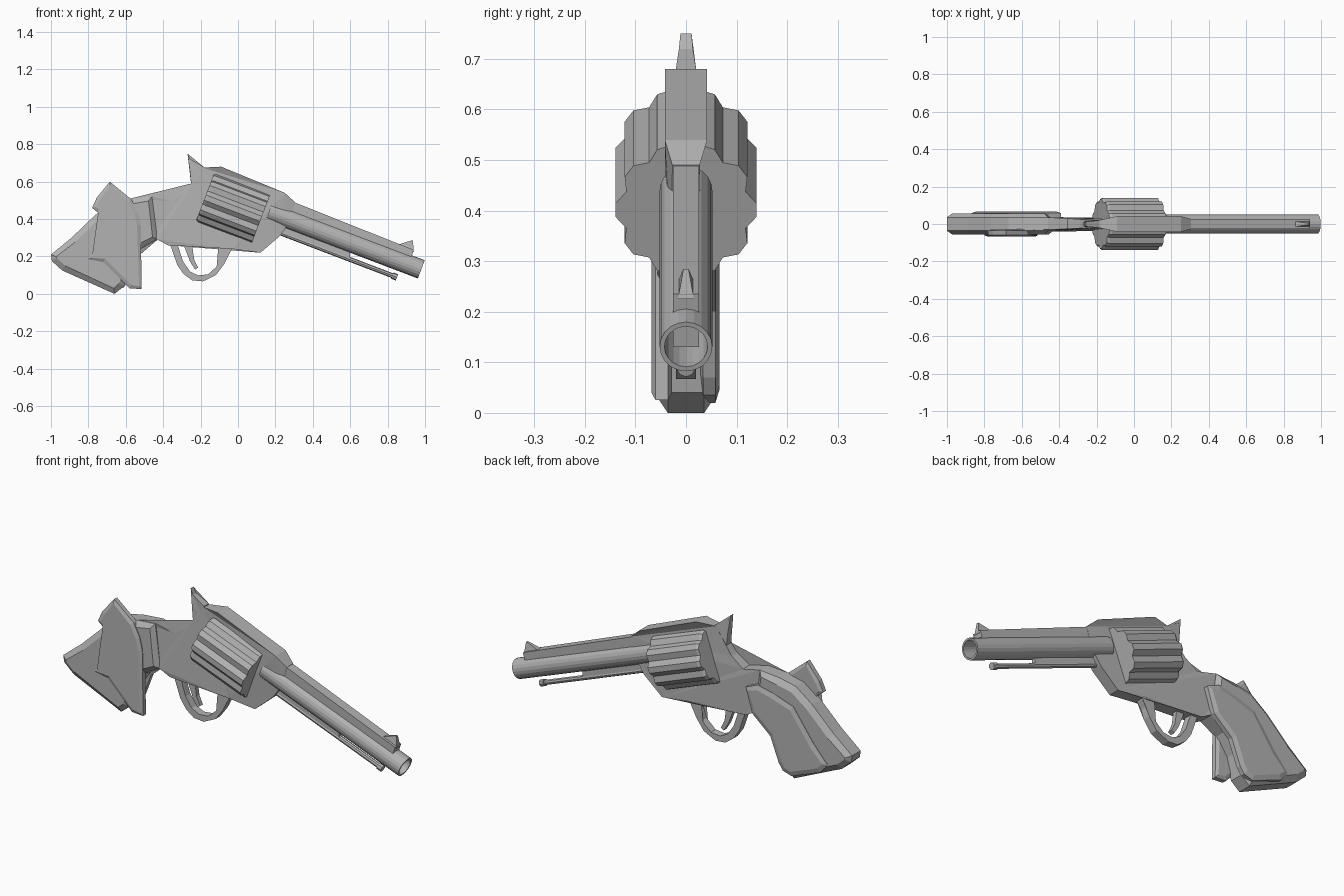
import bpy
import bmesh
import math
from mathutils import Vector, Matrix

cube = bpy.data.objects.get("Cube")
if cube:
    bpy.data.objects.remove(cube, do_unlink=True)

# Single grey metal
metal = bpy.data.materials.new("plain grey")
metal.use_nodes = True
GREY = (0.45, 0.45, 0.45, 1.0)
metal.diffuse_color = GREY
metal.node_tree.nodes["Principled BSDF"].inputs["Base Color"].default_value = GREY


def finish(name, bm):
    """Turn a bmesh into a flat-shaded object with the shared material."""
    bmesh.ops.recalc_face_normals(bm, faces=bm.faces)
    mesh = bpy.data.meshes.new(name)
    bm.to_mesh(mesh)
    bm.free()
    mesh.materials.append(metal)
    obj = bpy.data.objects.new(name, mesh)
    bpy.context.scene.collection.objects.link(obj)
    return obj


def inward(points, i):
    """Unit vector pointing into the outline at corner i."""
    count = len(points)
    area = sum(points[k - 1].cross(points[k]) for k in range(count))
    turn = 1 if area > 0 else -1
    before = (points[i] - points[i - 1]).normalized()
    after = (points[(i + 1) % count] - points[i]).normalized()
    along = before + after
    return Vector((-along.y, along.x)).normalized() * turn


def plate(name, outline, half=0.03, middle=0.0, inset=0.0, rise=0.0):
    """Side outline (x, z, optional half width) given thickness in y.
    With an inset, the cheeks bulge out by rise inside a sloped border."""
    flat = [Vector(p[:2]) for p in outline]
    widths = [p[2] if len(p) > 2 else half for p in outline]
    count = len(flat)
    bm = bmesh.new()

    def ring(side, shrink, extra):
        return [bm.verts.new((p.x + d.x, middle + side * (w + extra), p.y + d.y))
                for p, w, d in ((flat[i], widths[i], inward(flat, i) * shrink)
                                for i in range(count))]

    def bridge(first, second):
        for i in range(count):
            j = (i + 1) % count
            bm.faces.new((first[i], first[j], second[j], second[i]))

    edges = [ring(side, 0, 0) for side in (-1, 1)]
    bridge(*edges)
    caps = []
    for side, edge in zip((-1, 1), edges):
        if inset:
            raised = ring(side, inset, rise)
            bridge(edge, raised)
            edge = raised
        caps.append(bm.faces.new(edge))
    bmesh.ops.triangulate(bm, faces=caps, ngon_method='EAR_CLIP')
    return finish(name, bm)


def turned(name, start, end, rings, section, closed=False):
    """Stack scaled copies of a section along a line; rings are (t, scale)."""
    a, b = (Vector((p[0], 0, p[1])) for p in (start, end))
    frame = Matrix.Translation(a) @ (b - a).to_track_quat('Z', 'Y').to_matrix().to_4x4()
    length = (b - a).length
    bm = bmesh.new()
    loops = [[bm.verts.new(frame @ Vector((x * s, y * s, t * length))) for x, y in section]
             for t, s in rings]
    pairs = list(zip(loops, loops[1:]))
    if closed:
        pairs.append((loops[-1], loops[0]))
    else:
        bm.faces.new(loops[0])
        bm.faces.new(loops[-1])
    for low, high in pairs:
        for i in range(len(section)):
            bm.faces.new((low[i - 1], low[i], high[i], high[i - 1]))
    return finish(name, bm)


def polar(radius, degrees):
    angle = math.radians(degrees)
    return radius * math.cos(angle), radius * math.sin(angle)


def circle(radius, sides):
    return [polar(radius, 360 * i / sides) for i in range(sides)]


# Main frame, narrowing toward the hammer slot and the nose
plate("frame", [
    (-.5, .25, .04), (-.43, .29, .04), (-.375, .26, .036), (-.03, .24, .036),
    (.12, .22, .03), (.225, .31, .03), (.28, .39, .028), (.305, .49, .027),
    (.25, .54, .042), (-.09, .68, .042), (-.19, .675, .02), (-.25, .59, .02),
    (-.285, .545, .025), (-.355, .495, .03), (-.46, .52, .035), (-.575, .51, .035)])

# Grip core with sloped borders and a butt
plate("grip_core", [
    (-.43, .29), (-.46, .52), (-.575, .51), (-.67, .49), (-.765, .42),
    (-.89, .3), (-1, .21), (-.995, .175), (-.94, .125), (-.66, 0),
    (-.61, .04), (-.58, .15), (-.52, .24)], half=.036, inset=.03, rise=.02)

# Left cheek follows the grip, right cheek is swung upright
plate("left_grip_panel", [
    (-.39, .42), (-.46, .45), (-.55, .43), (-.67, .39), (-.79, .225),
    (-.87, .135), (-.83, .085), (-.66, .02), (-.61, .035), (-.585, .07),
    (-.535, .2), (-.43, .29)], half=.012, middle=.046, inset=.025, rise=.008)
plate("right_grip_panel", [
    (-.685, .6), (-.57, .505), (-.535, .435), (-.52, .37), (-.515, .025),
    (-.58, .03), (-.72, .17), (-.8, .185), (-.72, .29), (-.72, .41),
    (-.78, .46), (-.755, .515)], half=.012, middle=-.048, inset=.02, rise=.008)

# Hammer
plate("hammer", [
    (-.27, .75, .011), (-.255, .72, .014), (-.185, .68, .02),
    (-.19, .62, .02), (-.25, .58, .02), (-.258, .66, .018)])

# Fluted cylinder
lobes = [polar(r, 36 * k + a) for k in range(10)
         for a, r in ((-6, .14), (6, .14), (18, .124))]
turned("cylinder", (-.177, .515), (.123, .401), [(0, .95), (.04, 1), (1, 1)], lobes)

# Hollow barrel
turned("barrel", (.166, .44), (.98, .131),
       [(0, 1), (1, 1), (1, .82), (0, .82)], circle(.052, 20), closed=True)

# Top rib and front sight
plate("barrel_rib", [(.3, .49), (.94, .235), (.905, .13), (.27, .38)], half=.026)
plate("front_sight", [
    (.845, .26, .016), (.925, .285, .005), (.935, .285, .005), (.94, .225, .016)])

# Ejector rod with its tip, and the web above it
turned("ejector_rod", (.15, .355), (.845, .09), [(0, 1), (1, 1)], circle(.013, 8))
turned("ejector_tip", (.825, .098), (.85, .088), [(0, 1), (1, 1)], circle(.018, 8))
plate("ejector_web", [(.2, .39), (.6, .235), (.6, .185), (.2, .34)], half=.01)

# Trigger guard and trigger
outer = [(-.365, .27), (-.325, .155), (-.29, .105), (-.245, .072), (-.187, .067),
         (-.118, .1), (-.075, .158), (-.06, .205), (-.03, .245)]
inner = [(-.105, .255), (-.09, .2), (-.107, .152), (-.16, .104), (-.214, .099),
         (-.257, .12), (-.294, .174), (-.325, .27)]
plate("trigger_guard", outer + inner, half=.02)
plate("trigger", [(-.29, .26), (-.257, .174), (-.23, .13), (-.214, .14),
                  (-.235, .185), (-.245, .26)], half=.012)
